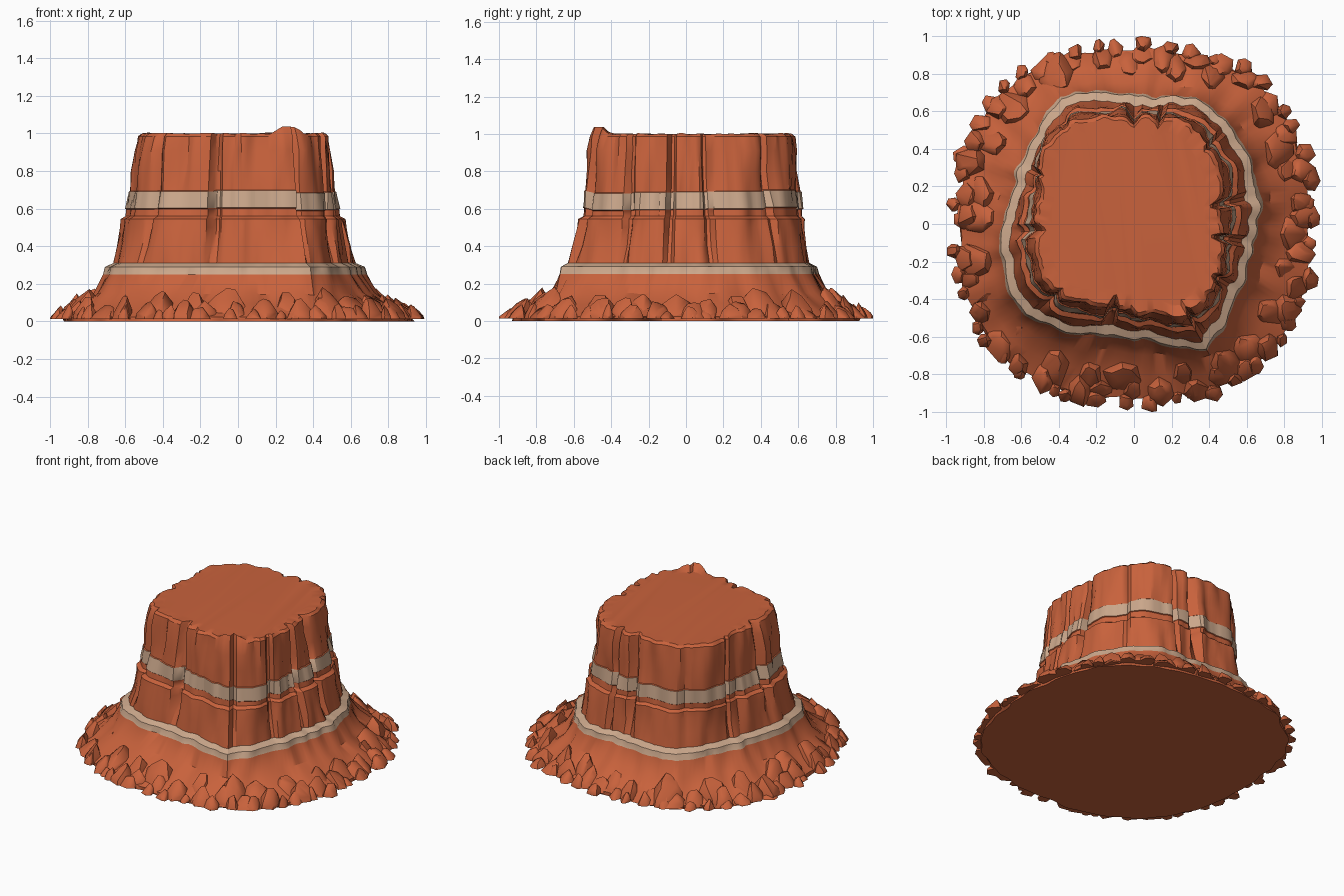
import bpy, bmesh, math, random
from mathutils import Vector, noise

if "Cube" in bpy.data.objects:
    bpy.data.objects.remove(bpy.data.objects["Cube"])

random.seed(11)
SEG = 180


def material(name, rgb):
    m = bpy.data.materials.new(name)
    m.diffuse_color = (*rgb, 1)
    m.use_nodes = True
    m.node_tree.nodes["Principled BSDF"].inputs["Base Color"].default_value = m.diffuse_color
    return m


ROCK = material("red sandstone", (0.58, 0.122, 0.045))
TAN = material("pale stripe", (0.60, 0.39, 0.26))

# Outline radii every 20 degrees from +x: cliff foot and top rim
FOOT = [.66, .69, .71, .75, .69, .70, .78, .70, .66, .70, .74, .75, .67, .60, .63, .77, .68, .65]
RIM = [.47, .49, .56, .59, .575, .58, .64, .63, .545, .53, .55, .56, .49, .45, .47, .57, .57, .50]
# Vertical cracks: angle, half width in degrees, depth
CRACKS = [(-9, 3, .05), (13, 3.5, .06), (46, 2, .025), (76, 2, .03), (90, 3, .05), (125, 2, .02),
          (152, 2, .025), (184, 3, .045), (222, 2.5, .035), (256, 4, .06), (302, 2, .025), (327, 2.5, .035)]
PANEL = [random.uniform(-.016, .016) for _ in CRACKS]


def lookup(table, deg):
    f = (deg % 360) / 20
    i = int(f)
    return table[i] + (table[(i + 1) % 18] - table[i]) * (f - i)


def apart(a, b):
    return abs((a - b + 180) % 360 - 180)


def panel_index(deg):
    return sum(1 for c in CRACKS if (deg + 9) % 360 >= c[0] + 9) - 1


def base_radius(deg):
    return .975 + .03 * (1 - math.cos(math.radians(4 * deg)))


def clamp(p, limit=.995):
    p.x = max(-limit, min(limit, p.x))
    p.y = max(-limit, min(limit, p.y))
    return p


def finish(bm, name, mats, angle):
    bmesh.ops.recalc_face_normals(bm, faces=bm.faces)
    me = bpy.data.meshes.new(name)
    bm.to_mesh(me)
    bm.free()
    ob = bpy.data.objects.new(name, me)
    bpy.context.collection.objects.link(ob)
    for m in mats:
        me.materials.append(m)
    bpy.ops.object.select_all(action='DESELECT')
    ob.select_set(True)
    bpy.context.view_layer.objects.active = ob
    bpy.ops.object.shade_smooth_by_angle(angle=math.radians(angle))
    return ob


# Profile levels: height, blend from foot (0) to rim (1), extra radius, crack strength
LEVELS = [(.25, 0, .005, .1), (.29, 0, -.005, .15), (.31, 0, -.05, .4), (.40, .1, -.05, .8),
          (.50, .27, -.04, 1), (.545, .34, -.035, 1), (.56, .5, -.035, 1), (.596, .57, -.028, 1),
          (.60, .57, -.022, 1), (.69, .69, -.015, 1), (.694, .70, -.02, 1), (.80, .82, -.008, 1),
          (.91, .93, 0, 1), (.985, 1, .0, 1), (1.0, 1, -.02, .9), (1.0, 1, -.08, .5)]
BANDS = {4, 5, 12}       # ring strips painted pale: lower stripe with its ledge, upper stripe


def mesa_point(level, deg):
    a = math.radians(deg)
    d = Vector((math.cos(a), math.sin(a), 0))
    if level < 4:        # sloping debris skirt
        foot = lookup(FOOT, deg) + .01
        edge = base_radius(deg) - .05
        t = (1, 1, .6, .22)[level]
        z = (0, .025, .085, .15)[level]
        r = foot + (edge - foot) * t
        n = noise.noise(d * 7 + Vector((0, 0, level)))
        return clamp(d * (r + .03 * n)) + Vector((0, 0, z + (.02 * n if level > 1 else 0)))
    z, blend, extra, strength = LEVELS[level - 4]
    r = lookup(FOOT, deg) * (1 - blend) + lookup(RIM, deg) * blend + extra
    p = panel_index(deg)
    r += PANEL[p] * strength
    for c, w, depth in CRACKS:
        r -= depth * strength * max(0, min(1, 1.5 * (1 - apart(deg, c) / w)))
    r += .025 * noise.noise(d * 5 + Vector((3, 1, z * 3)))
    r += .018 * noise.noise(d * 12 + Vector((0, 0, z * 6)))
    if .58 < z < .75:    # each block's stripe sits a little higher or lower
        z += PANEL[p] * .6
    if level == len(LEVELS) + 2:          # uneven rim with one raised tip
        z += .008 * noise.noise(d * 9) + .04 * max(0, min(1, 1.6 - apart(deg, 300) / 6))
    return d * r + Vector((0, 0, z))


# Mesa: layered cliff, ledges, stripes and skirt as one lofted body
bm = bmesh.new()
rings = [[bm.verts.new(mesa_point(l, 360 * i / SEG)) for i in range(SEG)]
         for l in range(len(LEVELS) + 4)]
for l in range(len(rings) - 1):
    for i in range(SEG):
        j = (i + 1) % SEG
        f = bm.faces.new((rings[l][i], rings[l][j], rings[l + 1][j], rings[l + 1][i]))
        f.material_index = 1 if l in BANDS else 0
# Top plateau and flat underside
for ring in (rings[-1], rings[0]):
    bm.faces.new(ring)
finish(bm, "mesa_body", [ROCK, TAN], 32)


def boulder(bm, deg, r, size, height):
    """Convex chipped rock with a flat underside."""
    a = math.radians(deg)
    spin = random.uniform(0, 6.28)
    long = random.uniform(.85, 1.2)
    pts = []
    for k in range(6):
        t = spin + k * math.tau / 6 + random.uniform(-.3, .3)
        for z, s in ((.012, 1), (height * .6, random.uniform(.75, .95)), (height, random.uniform(.3, .55))):
            # rocks lean with the slope: higher towards the cliff
            lean = 1 - .3 * math.cos(t - a)
            z = z if z == .012 else z * random.uniform(.88, 1.08) * lean
            u, v = size * s * math.cos(t) / long, size * s * math.sin(t) * long
            q = Vector((r * math.cos(a) + u, r * math.sin(a) + v, z))
            pts.append(bm.verts.new(clamp(q, 1.0)))
    res = bmesh.ops.convex_hull(bm, input=pts)
    junk = {e for e in res["geom_interior"] + res["geom_unused"] if isinstance(e, bmesh.types.BMVert)}
    bmesh.ops.delete(bm, geom=list(junk), context='VERTS')


# Boulder rings: big stones on the slope, medium at the edge, small chips outside
for name, count, inset, sizes, heights in (
        ("slope_boulders", 24, .15, (.08, .125), (.10, .15)),
        ("edge_boulders", 36, .075, (.06, .095), (.065, .11)),
        ("edge_chips", 46, .025, (.035, .06), (.04, .075))):
    bm = bmesh.new()
    for k in range(count):
        deg = 360 * (k + random.uniform(-.3, .3)) / count
        boulder(bm, deg, base_radius(deg) - inset + random.uniform(-.03, .015),
                random.uniform(*sizes), random.uniform(*heights))
    finish(bm, name, [ROCK], 42)
